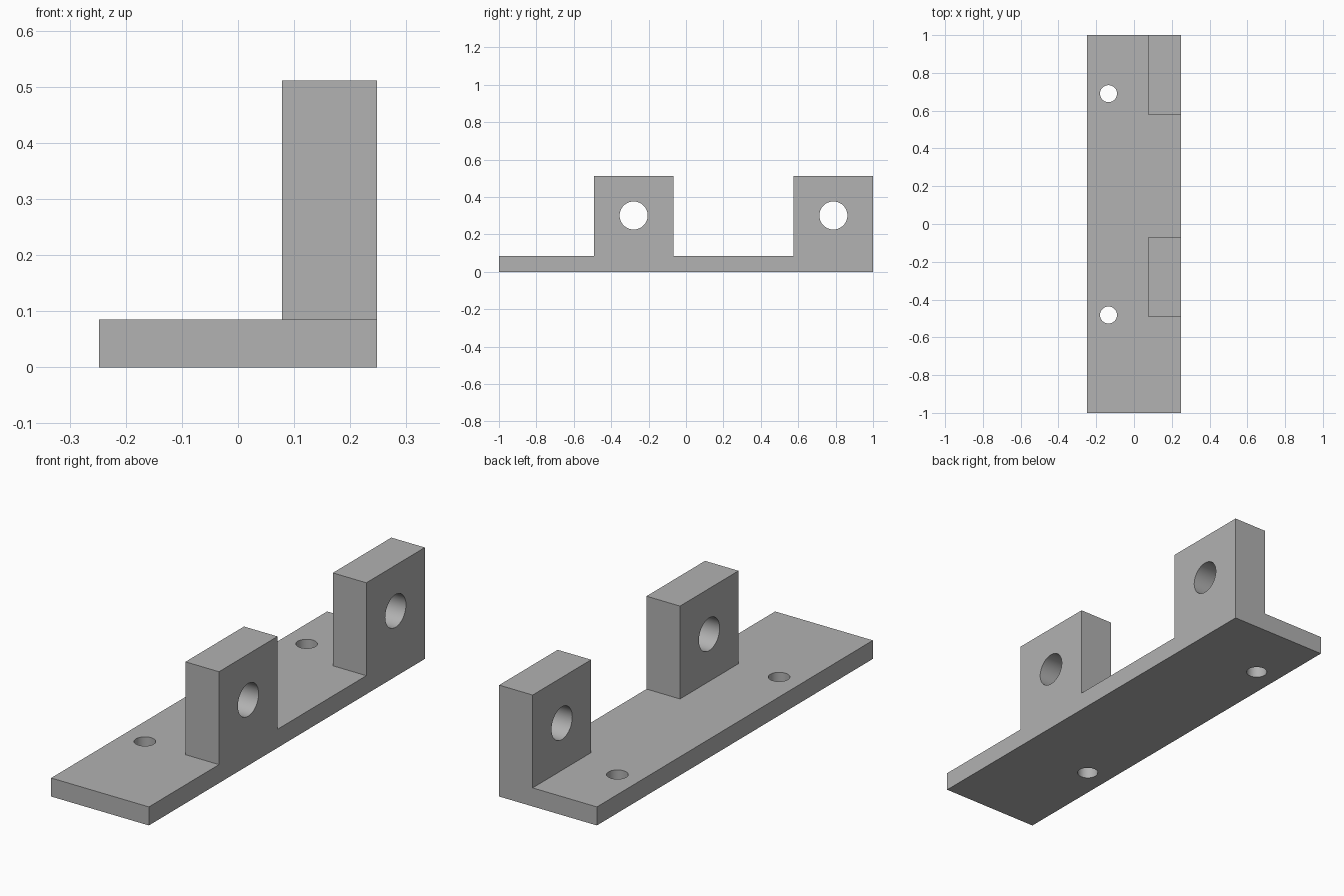
import bpy, bmesh, math
from mathutils import Vector

default = bpy.data.objects.get("Cube")
if default:
    bpy.data.objects.remove(default, do_unlink=True)

# Dimensions
HALF_W, HALF_L = 0.248, 1.0
PLATE_T, TOP = 0.085, 0.511
LUG_X = 0.078
LUGS = [(-0.492, -0.068), (0.576, HALF_L)]
LUG_HOLE_Z, LUG_HOLE_R = 0.301, 0.075
BOLT_X, BOLT_R = -0.135, 0.045
BOLT_YS = (-0.482, 0.69)

# Single grey material
grey = bpy.data.materials.new("plain grey")
grey.use_nodes = True
colour = (0.445, 0.445, 0.445, 1)
grey.diffuse_color = colour
grey.node_tree.nodes["Principled BSDF"].inputs["Base Color"].default_value = colour


def cut(bm, co, no):
    bmesh.ops.bisect_plane(bm, geom=bm.verts[:] + bm.edges[:] + bm.faces[:],
                           plane_co=co, plane_no=no)


# Base plate, split along the lug outlines
bm = bmesh.new()
bmesh.ops.create_cube(bm, size=1)
for v in bm.verts:
    v.co = Vector((v.co.x * 2 * HALF_W, v.co.y * 2 * HALF_L, (v.co.z + 0.5) * PLATE_T))
cut(bm, (LUG_X, 0, 0), (1, 0, 0))
for y in (y for lug in LUGS for y in lug if y < HALF_L):
    cut(bm, (0, y, 0), (0, 1, 0))

# Lugs raised from the plate's top faces
for lo, hi in LUGS:
    for face in bm.faces[:]:
        c = face.calc_center_median()
        if face.normal.z > 0.9 and c.x > LUG_X and lo < c.y < hi:
            raised = bmesh.ops.extrude_face_region(bm, geom=[face])["geom"]
            for v in raised:
                if isinstance(v, bmesh.types.BMVert):
                    v.co.z = TOP
            if face.is_valid:
                bmesh.ops.delete(bm, geom=[face], context="FACES_ONLY")
            break
bmesh.ops.dissolve_limit(bm, angle_limit=0.01, verts=bm.verts[:], edges=bm.edges[:])
bmesh.ops.recalc_face_normals(bm, faces=bm.faces[:])
mesh = bpy.data.meshes.new("mounting_bracket")
bm.to_mesh(mesh)
bm.free()
mesh.materials.append(grey)
bracket = bpy.data.objects.new("mounting_bracket", mesh)
bpy.context.collection.objects.link(bracket)


def drill(name, location, radius, rotation=(0, 0, 0)):
    bpy.ops.mesh.primitive_cylinder_add(vertices=64, radius=radius, depth=0.4,
                                        location=location, rotation=rotation)
    cutter = bpy.context.object
    cutter.name = name
    cutter.hide_render = True
    cutter.data.materials.append(grey)
    bpy.ops.object.select_all(action="DESELECT")
    bracket.select_set(True)
    bpy.context.view_layer.objects.active = bracket
    mod = bracket.modifiers.new(name, "BOOLEAN")
    mod.operation, mod.solver, mod.object = "DIFFERENCE", "EXACT", cutter
    bpy.ops.object.modifier_apply(modifier=mod.name)
    bpy.data.objects.remove(cutter, do_unlink=True)


# Pin holes across the lugs, bolt holes through the plate
for lo, hi in LUGS:
    drill("pin_hole", ((LUG_X + HALF_W) / 2, (lo + hi) / 2, LUG_HOLE_Z),
          LUG_HOLE_R, (0, math.pi / 2, 0))
for y in BOLT_YS:
    drill("bolt_hole", (BOLT_X, y, PLATE_T / 2), BOLT_R)

bpy.ops.object.shade_smooth_by_angle(angle=math.radians(30))
